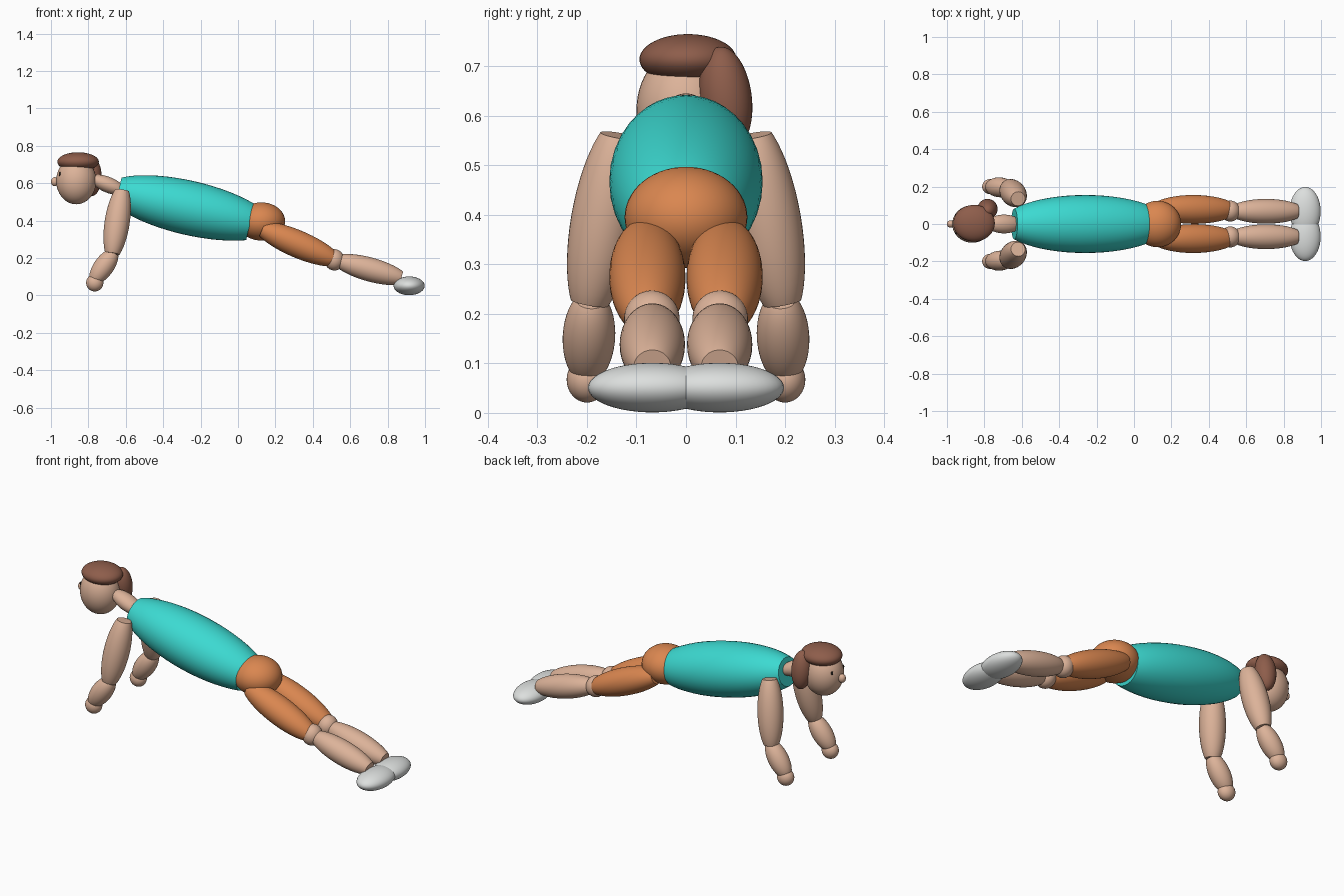
import bpy
import bmesh
from mathutils import Matrix, Vector

cube = bpy.data.objects.get("Cube")
if cube:
    bpy.data.objects.remove(cube, do_unlink=True)


def material(name, rgb):
    mat = bpy.data.materials.new(name)
    mat.use_nodes = True
    mat.diffuse_color = (*rgb, 1)
    bsdf = next(n for n in mat.node_tree.nodes if n.type == "BSDF_PRINCIPLED")
    bsdf.inputs["Base Color"].default_value = (*rgb, 1)
    return mat


SKIN = material("skin", (0.72, 0.45, 0.32))
SHIRT = material("turquoise shirt", (0.045, 0.70, 0.64))
SHORTS = material("orange shorts", (0.70, 0.24, 0.08))
HAIR = material("brown hair", (0.27, 0.11, 0.07))
SHOE = material("light grey shoe", (0.72, 0.74, 0.73))
EYE = material("dark eye", (0.02, 0.015, 0.012))


def ellipsoid(name, mat, centre, radii, axis=(0, 0, 1), cuts=None):
    """Sphere stretched along an axis, optionally cut flat at both ends."""
    bm = bmesh.new()
    bmesh.ops.create_uvsphere(bm, u_segments=40, v_segments=28, radius=1)
    for cut, sign in zip(cuts or (), (-1, 1)):
        geom = bm.verts[:] + bm.edges[:] + bm.faces[:]
        res = bmesh.ops.bisect_plane(bm, geom=geom, plane_co=(0, 0, sign * cut),
                                     plane_no=(0, 0, sign), clear_outer=True)
        rim = [e for e in res["geom_cut"] if isinstance(e, bmesh.types.BMEdge)]
        bmesh.ops.holes_fill(bm, edges=rim, sides=0)
    z = Vector(axis).normalized()
    y = Vector((0, 1, 0))
    y = (y - y.dot(z) * z).normalized()
    turn = Matrix((y.cross(z), y, z)).transposed().to_4x4()
    bm.transform(Matrix.Translation(centre) @ turn @ Matrix.Diagonal((*radii, 1)))
    mesh = bpy.data.meshes.new(name)
    bm.to_mesh(mesh)
    bm.free()
    mesh.materials.append(mat)
    obj = bpy.data.objects.new(name, mesh)
    bpy.context.collection.objects.link(obj)
    bpy.ops.object.select_all(action="DESELECT")
    obj.select_set(True)
    bpy.context.view_layer.objects.active = obj
    bpy.ops.object.shade_smooth_by_angle()
    return obj


def barrel(name, mat, start, end, rx, ry, cuts=(0.82, 0.82)):
    """Bulging limb between two flat ends."""
    start, end = Vector(start), Vector(end)
    half = (end - start).length / sum(cuts)
    direction = (end - start).normalized()
    centre = start + direction * half * cuts[0]
    return ellipsoid(name, mat, centre, (rx, ry, half), direction, cuts)


# Trunk
barrel("torso", SHIRT, (-0.64, 0, 0.555), (0.066, 0, 0.392), 0.145, 0.155, (0.85, 0.73))
ellipsoid("hips", SHORTS, (0.125, 0, 0.395), (0.127, 0.124, 0.102))
barrel("neck", SKIN, (-0.77, 0, 0.622), (-0.62, 0, 0.56), 0.042, 0.05)

# Head
ellipsoid("head", SKIN, (-0.865, 0, 0.612), (0.107, 0.1, 0.125))
ellipsoid("nose", SKIN, (-0.98, 0, 0.608), (0.02, 0.02, 0.024))
ellipsoid("hair_cap", HAIR, (-0.855, 0.004, 0.714), (0.111, 0.098, 0.051))
ellipsoid("ponytail", HAIR, (-0.783, 0.08, 0.635), (0.054, 0.053, 0.105), (0, -0.12, 1))

# Paired parts
for side, s in (("front", -1), ("back", 1)):
    ellipsoid(side + "_eye", EYE, (-0.952, s * 0.05, 0.648), (0.006, 0.006, 0.011))
    barrel(side + "_upper_arm", SKIN, (-0.62, s * 0.135, 0.56),
           (-0.672, s * 0.195, 0.222), 0.067, 0.067)
    barrel(side + "_forearm", SKIN, (-0.665, s * 0.192, 0.228),
           (-0.77, s * 0.2, 0.08), 0.054, 0.053)
    ellipsoid(side + "_hand", SKIN, (-0.766, s * 0.2, 0.067), (0.046, 0.041, 0.046))
    barrel(side + "_thigh", SHORTS, (0.13, s * 0.079, 0.355),
           (0.51, s * 0.077, 0.193), 0.073, 0.077)
    ellipsoid(side + "_knee", SKIN, (0.515, s * 0.069, 0.19), (0.053, 0.056, 0.057))
    barrel(side + "_shin", SKIN, (0.54, s * 0.068, 0.184),
           (0.873, s * 0.068, 0.092), 0.064, 0.066)
    ellipsoid(side + "_shoe", SHOE, (0.915, s * 0.068, 0.051), (0.083, 0.13, 0.05))
